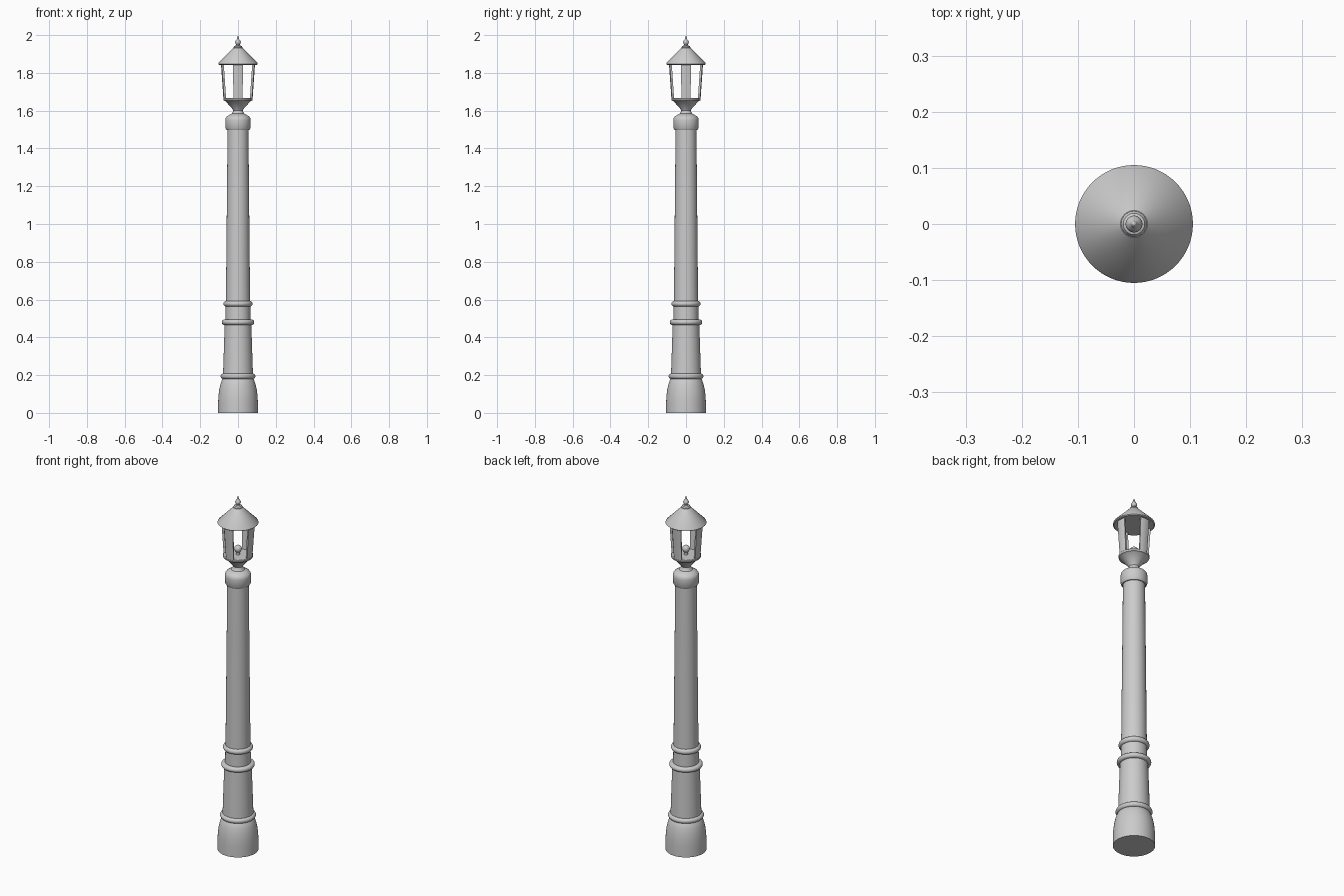
import bpy, bmesh, math

if "Cube" in bpy.data.objects:
    bpy.data.objects.remove(bpy.data.objects["Cube"])


def finish(name, bm):
    bmesh.ops.recalc_face_normals(bm, faces=bm.faces)
    me = bpy.data.meshes.new(name)
    bm.to_mesh(me)
    bm.free()
    ob = bpy.data.objects.new(name, me)
    bpy.context.collection.objects.link(ob)
    bpy.ops.object.select_all(action='DESELECT')
    ob.select_set(True)
    bpy.context.view_layer.objects.active = ob
    bpy.ops.object.shade_smooth_by_angle(angle=math.radians(35))
    return ob


def lathe(name, profile, n=64):
    """Revolve (radius, z) points about z; points at radius 0 close the ends."""
    bm = bmesh.new()
    vs = [bm.verts.new((r, 0, z)) for r, z in profile]
    es = [bm.edges.new(p) for p in zip(vs, vs[1:])]
    bmesh.ops.spin(bm, geom=vs + es, cent=(0, 0, 0), axis=(0, 0, 1),
                   angle=math.tau, steps=n, use_duplicate=False)
    bmesh.ops.remove_doubles(bm, verts=bm.verts, dist=1e-5)
    return finish(name, bm)


def ring(name, z, inner, outer, half):
    """Rounded moulding around the column."""
    pts = [(inner - 0.01, z - half)]
    for i in range(11):
        a = -math.pi / 2 + math.pi * i / 10
        pts.append((outer - half + half * math.cos(a), z + half * math.sin(a)))
    pts += [(inner - 0.01, z + half), pts[0]]
    return lathe(name, pts)


# Pedestal with rounded shoulder
lathe("base", [(0, 0), (0.105, 0), (0.105, 0.06), (0.103, 0.095), (0.099, 0.125),
               (0.093, 0.152), (0.084, 0.178), (0.08, 0.183), (0, 0.183)])

# Tapered column and its rings
lathe("lower_shaft", [(0, 0.18), (0.08, 0.18), (0.07, 0.48), (0.066, 0.48),
                      (0.065, 0.59), (0.064, 0.59), (0.055, 1.51), (0, 1.51)])
ring("bottom_ring", 0.194, 0.08, 0.092, 0.014)
ring("middle_ring", 0.48, 0.068, 0.086, 0.014)
ring("upper_ring", 0.578, 0.065, 0.077, 0.015)

# Column cap
lathe("column_cap", [(0, 1.498), (0.06, 1.498), (0.066, 1.507), (0.067, 1.55),
                     (0.065, 1.561), (0.058, 1.57), (0.035, 1.584), (0, 1.584)])

# Lantern cup with flared neck
lathe("lantern_cup", [(0, 1.58), (0.038, 1.58), (0.028, 1.592), (0.026, 1.602), (0.032, 1.612),
                      (0.066, 1.65), (0.076, 1.654), (0.078, 1.663), (0.075, 1.667), (0, 1.667)])

# Four curved lantern posts
for k, side in enumerate(("right", "back", "left", "front")):
    bm = bmesh.new()
    rows = []
    for z, r in ((1.66, 0.077), (1.847, 0.09)):
        for rr in (r, r - 0.011):
            rows.append([])
            for i in range(7):
                a = k * math.pi / 2 + (i / 6 - 0.5) * 0.62
                rows[-1].append(bm.verts.new((rr * math.cos(a), rr * math.sin(a), z)))
    loop = (rows[0], rows[2], rows[3], rows[1])
    for p, q in zip(loop, loop[1:] + loop[:1]):
        for i in range(6):
            bm.faces.new((p[i], p[i + 1], q[i + 1], q[i]))
    for i in (0, 6):
        bm.faces.new([row[i] for row in loop])
    finish("lantern_post_" + side, bm)

# Bulb on a short holder
lathe("bulb", [(0, 1.66), (0.011, 1.66), (0.011, 1.685)] +
      [(0.02 * math.sin(a), 1.698 - 0.02 * math.cos(a))
       for a in [math.radians(40 + 14 * i) for i in range(10)]] + [(0, 1.718)], 32)

# Conical roof
lathe("roof", [(0, 1.843), (0.1, 1.843), (0.105, 1.847), (0.103, 1.853),
               (0.024, 1.933), (0, 1.933)])

# Finial
lathe("finial", [(0, 1.93), (0.022, 1.93), (0.023, 1.936), (0.019, 1.943), (0.011, 1.946),
                 (0.009, 1.95), (0.014, 1.957), (0.015, 1.964), (0.011, 1.972),
                 (0.007, 1.976), (0.005, 1.983), (0, 2.0)], 32)
